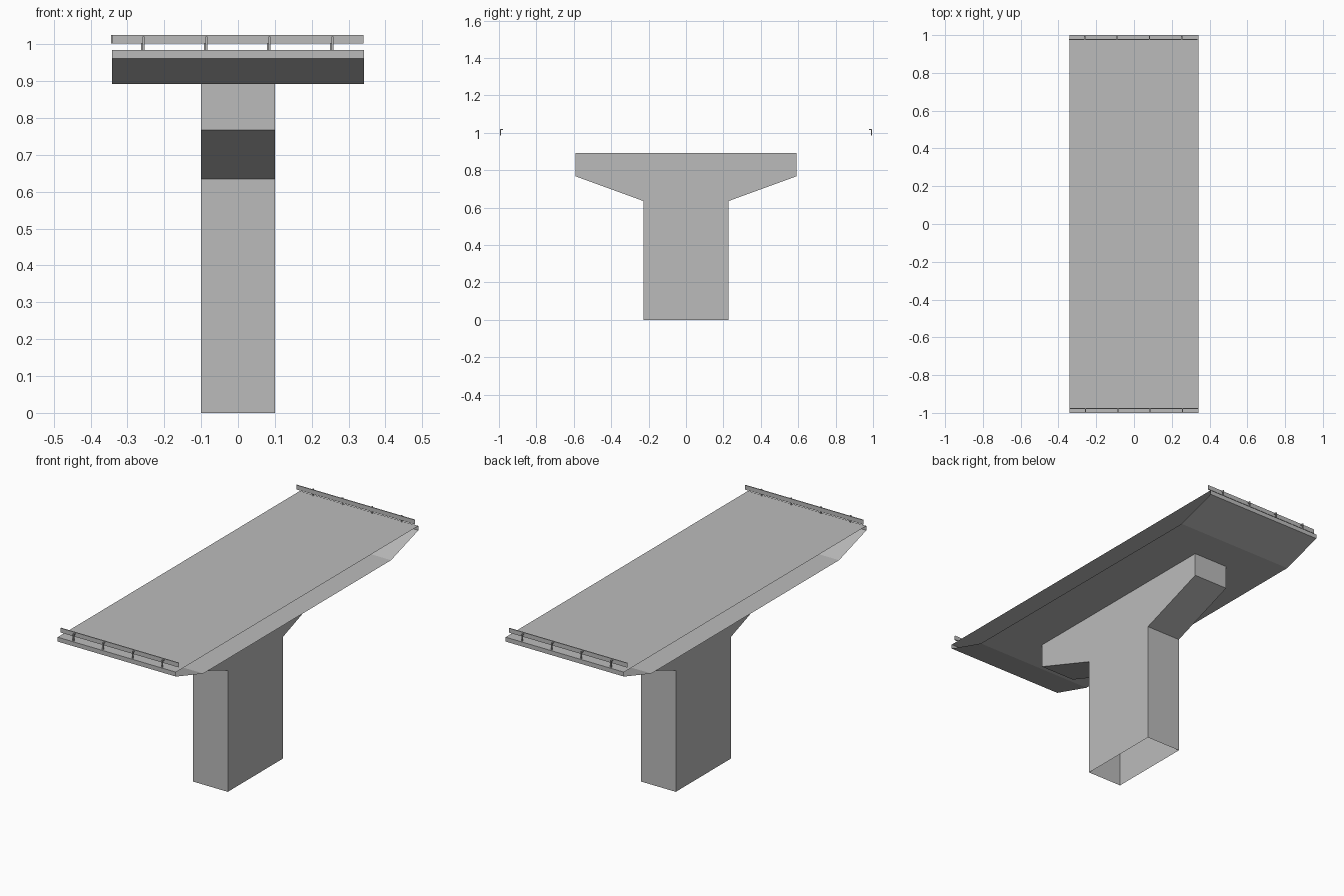
import bpy
import bmesh

cube = bpy.data.objects.get("Cube")
if cube:
    bpy.data.objects.remove(cube, do_unlink=True)

concrete = bpy.data.materials.new("concrete_grey")
concrete.use_nodes = True
GREY = (0.5, 0.5, 0.5, 1.0)
concrete.diffuse_color = GREY
concrete.node_tree.nodes["Principled BSDF"].inputs["Base Color"].default_value = GREY


def sweep(name, profile, spans, capped=False, skip=()):
    """Sweep a closed (y, z) profile along x over each span; skip drops sides."""
    bm = bmesh.new()
    for x0, x1 in spans:
        near = [bm.verts.new((x0, y, z)) for y, z in profile]
        far = [bm.verts.new((x1, y, z)) for y, z in profile]
        count = len(profile)
        for i in range(count):
            j = (i + 1) % count
            if i not in skip:
                bm.faces.new((near[i], near[j], far[j], far[i]))
        if capped:
            bm.faces.new(near[::-1])
            bm.faces.new(far)
    bmesh.ops.recalc_face_normals(bm, faces=bm.faces)
    mesh = bpy.data.meshes.new(name)
    bm.to_mesh(mesh)
    bm.free()
    mesh.materials.append(concrete)
    obj = bpy.data.objects.new(name, mesh)
    bpy.context.collection.objects.link(obj)
    return obj


def mirrored(half):
    """Close a right-half profile with its mirror image."""
    return half + [(-y, z) for y, z in reversed(half)]


# Hammerhead pier, hollow and open at the foot and under the deck
pier = mirrored([(0.227, 0), (0.227, 0.635), (0.592, 0.768), (0.592, 0.892)])
sweep("pier", pier, [(-0.1, 0.1)], capped=True, skip=(3, 7))

# Hollow deck with sloping outer soffits, open along both sides
deck = mirrored([(0.775, 0.892), (1.0, 0.962), (1.0, 0.985)])
sweep("deck", deck, [(-0.342, 0.342)])

# Guard rails on bracketed posts at both ends
for label, side, shift in (("front", -1, 0.0), ("back", 1, -0.004)):
    rail = [(0.974, 1.002), (0.979, 1.002), (0.979, 1.025), (0.974, 1.025)]
    sweep(label + "_rail", [(side * y, z) for y, z in rail],
          [(shift - 0.341, shift + 0.341)])
    post = [(0.989, 0.985), (0.994, 0.985), (0.994, 1.021),
            (0.979, 1.021), (0.979, 1.016), (0.989, 1.016)]
    centres = [shift + 0.171 * (i - 1.5) for i in range(4)]
    sweep(label + "_posts", [(side * y, z) for y, z in post],
          [(x - 0.003, x + 0.003) for x in centres], capped=True)
